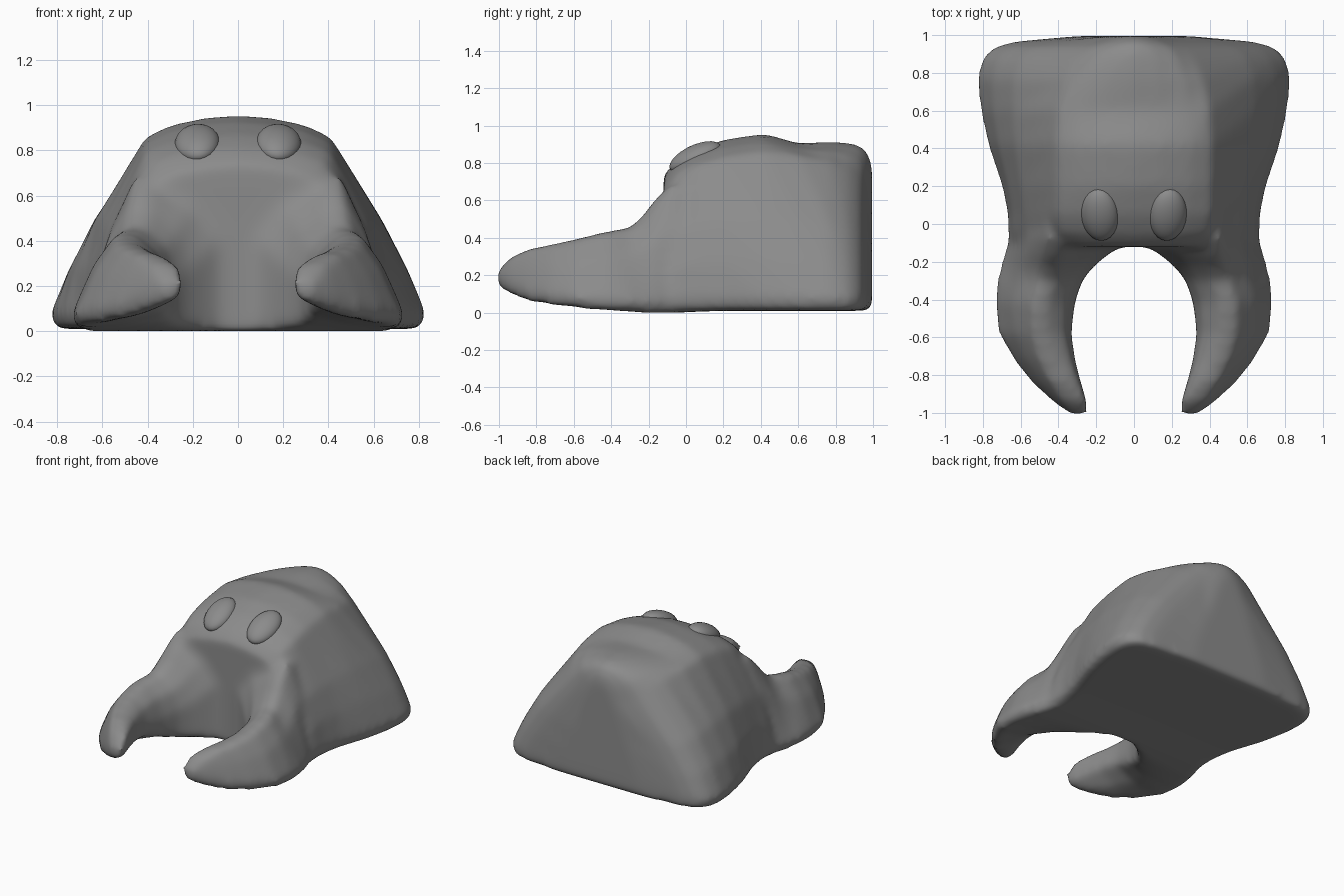
import bpy, bmesh, math

if "Cube" in bpy.data.objects:
    bpy.data.objects.remove(bpy.data.objects["Cube"])

grey = bpy.data.materials.new("dark_grey")
grey.diffuse_color = (.26, .26, .26, 1)
grey.use_nodes = True
grey.node_tree.nodes["Principled BSDF"].inputs["Base Color"].default_value = grey.diffuse_color


def loft(bm, rings):
    """Skin a list of equal-length closed rings and cap both ends."""
    rows = [[bm.verts.new(p) for p in r] for r in rings]
    n = len(rows[0])
    for a, b in zip(rows, rows[1:]):
        for i in range(n):
            j = (i + 1) % n
            bm.faces.new((a[i], a[j], b[j], b[i]))
    bm.faces.new(rows[0])
    bm.faces.new(rows[-1][::-1])


def body_ring(y, w, h, sx, sz, mx, z0):
    """Dome section: base half-width, crown height, shoulder point, mid-side x."""
    half = [(w - .02, z0), (w, z0 + .07), (w * .52 + mx * .48 + .015, sz * .33),
            (mx, sz * .58), (sx, sz), (sx * .72, sz + (h - sz) * .55),
            (sx * .35, sz + (h - sz) * .88)]
    pts = half + [(0, h)] + [(-x, z) for x, z in half[::-1]]
    return [(x, y, z) for x, z in pts]


def arm_ring(side, y, xi, xo, xr, zt, zi, zl, zb):
    """Claw section: inner x, outer x, ridge x, ridge z, inner wall top and bottom z, base z."""
    pts = [(xo - .02, zb), (xo + .005, zb + .06),
           ((xo + xr) / 2 + .025, zt * .65 + zb * .35),
           (xr + .04, zt - .01), (xr - .04, zt - .01),
           ((xi + xr) / 2 - .05, (zi + zt) / 2 + .02),
           (xi, zi), (xi, zl), (xi + (xo - xi) * .4, zb * .7 + zl * .3)]
    return [(side * x, y, z) for x, z in pts]


bm = bmesh.new()
# Body, back to front: y, base width, crown, shoulder x, shoulder z, mid x, base z
body = [(.995, .30, .80, .10, .66, .20, .01),
        (.965, .64, .87, .20, .69, .43, .01),
        (.935, .75, .895, .27, .73, .54, .01),
        (.87, .81, .91, .32, .77, .60, .01),
        (.77, .832, .915, .36, .81, .635, .01),
        (.60, .815, .905, .40, .84, .64, .01),
        (.42, .775, .958, .41, .86, .63, .01),
        (.20, .70, .925, .41, .83, .60, .01),
        (.05, .67, .87, .41, .79, .58, .005),
        (-.05, .67, .81, .39, .74, .57, .0),
        (-.12, .66, .74, .35, .66, .54, .0)]
loft(bm, [body_ring(*r) for r in body])

# Claws: y, inner x, outer x, ridge x, ridge z, inner wall top z, wall bottom z, base z
claw = [(.15, .10, .62, .41, .68, .40, .03, .02),
        (-.08, .05, .66, .42, .69, .48, .0, .0),
        (-.13, .09, .675, .42, .65, .40, .0, .0),
        (-.17, .15, .69, .425, .61, .34, .0, .0),
        (-.23, .22, .705, .435, .53, .27, .01, .0),
        (-.30, .275, .725, .46, .465, .23, .03, .005),
        (-.42, .315, .735, .50, .445, .21, .08, .01),
        (-.58, .33, .715, .50, .405, .22, .15, .02),
        (-.72, .31, .635, .46, .375, .23, .17, .035),
        (-.84, .28, .54, .40, .35, .24, .17, .05),
        (-.94, .25, .43, .34, .305, .235, .16, .09),
        (-1.01, .25, .33, .29, .23, .20, .15, .13)]
for s in (1, -1):
    loft(bm, [arm_ring(s, *r) for r in claw])
bmesh.ops.recalc_face_normals(bm, faces=bm.faces[:])
me = bpy.data.meshes.new("shell_body")
bm.to_mesh(me)
bm.free()
me.materials.append(grey)
shell = bpy.data.objects.new("shell_body", me)
bpy.context.collection.objects.link(shell)

# Fuse the lofts into one soft skin
rm = shell.modifiers.new("fuse", 'REMESH')
rm.mode = 'VOXEL'
rm.voxel_size = .02
rm.use_smooth_shade = True
sm = shell.modifiers.new("soften", 'SMOOTH')
sm.factor = .5
sm.iterations = 24

# Eyes
for s, name in ((1, "eye_left"), (-1, "eye_right")):
    bpy.ops.mesh.primitive_uv_sphere_add(segments=24, ring_count=14, radius=1,
                                         location=(s * .18, .05, .83))
    eye = bpy.context.object
    eye.name = name
    eye.scale = (.1, .15, .065)
    eye.rotation_euler = (math.radians(25), s * math.radians(8), 0)
    eye.data.materials.append(grey)
    bpy.ops.object.shade_smooth()
